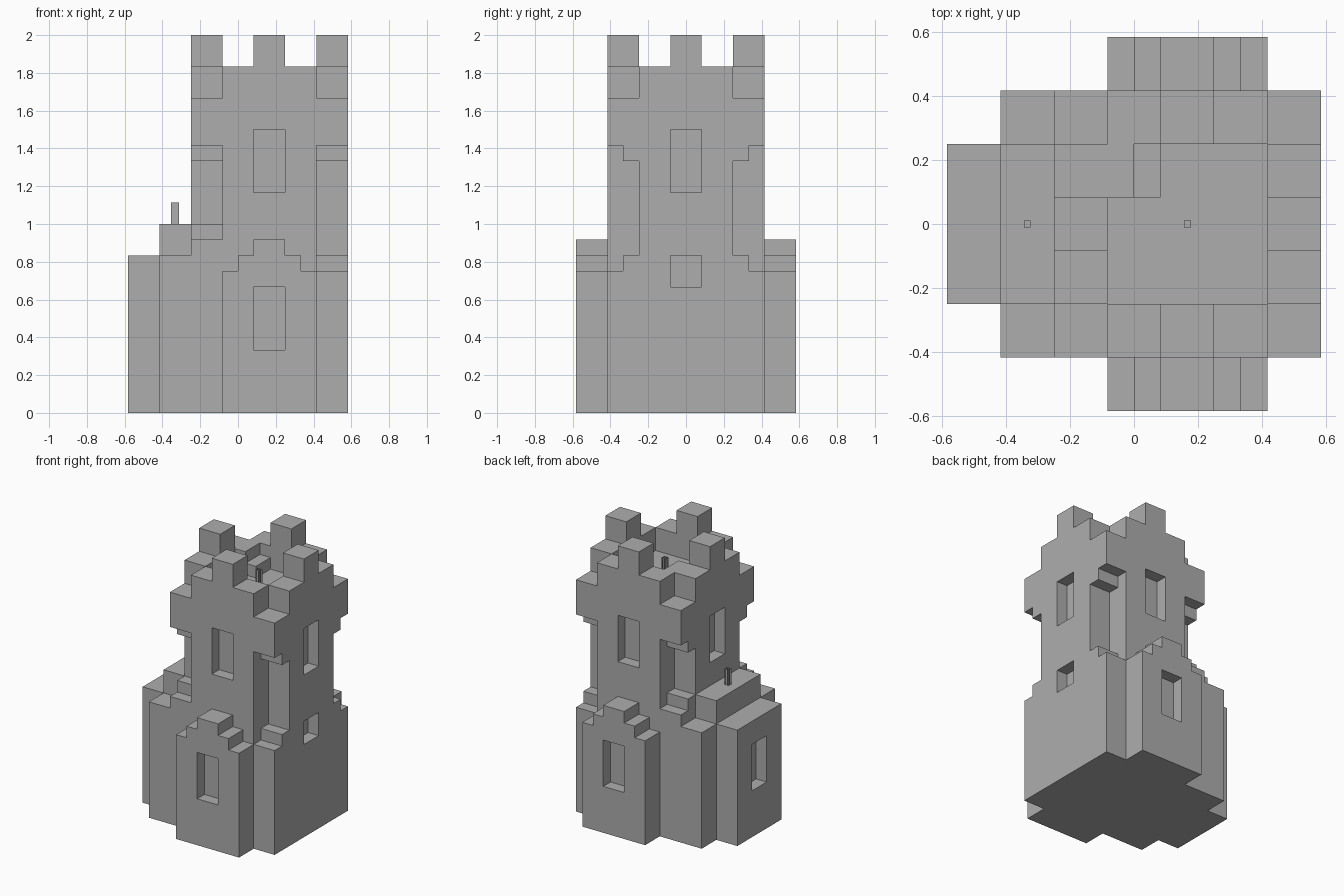
import bpy
import bmesh
from mathutils import Vector

U = 1 / 12  # one building step

cube = bpy.data.objects.get("Cube")
if cube:
    bpy.data.objects.remove(cube, do_unlink=True)

stone = bpy.data.materials.new("grey_stone")
stone.use_nodes = True
stone.diffuse_color = (0.42, 0.42, 0.42, 1)
bsdf = stone.node_tree.nodes["Principled BSDF"]
bsdf.inputs["Base Color"].default_value = stone.diffuse_color
bsdf.inputs["Roughness"].default_value = 0.9


def prism(bm, outline, axis, lo, hi):
    """Extrude a vertical outline along x or y."""
    def point(h, d, z):
        return Vector((d, h, z) if axis == "x" else (h, d, z)) * U
    face = bm.faces.new([bm.verts.new(point(h, lo, z)) for h, z in outline])
    top = bmesh.ops.extrude_face_region(bm, geom=[face])["geom"]
    bmesh.ops.translate(bm, vec=point(0, hi - lo, 0),
                        verts=[g for g in top if isinstance(g, bmesh.types.BMVert)])


def box(bm, x, y, z):
    prism(bm, [(x[0], z[0]), (x[1], z[0]), (x[1], z[1]), (x[0], z[1])], "y", *y)


def stepped(half, centre):
    """Symmetric outline from its right half."""
    return ([(centre + h, z) for h, z in half]
            + [(centre - h, z) for h, z in reversed(half)])


def finish(name, bm, closed=True):
    if closed:
        bmesh.ops.recalc_face_normals(bm, faces=bm.faces[:])
    mesh = bpy.data.meshes.new(name)
    bm.to_mesh(mesh)
    bm.free()
    mesh.materials.append(stone)
    obj = bpy.data.objects.new(name, mesh)
    bpy.context.collection.objects.link(obj)
    return obj


def carve(obj, cutter_bm):
    """Subtract the cutter shapes and keep only the result."""
    cutter = finish("cutter", cutter_bm)
    cutter.hide_render = True
    mod = obj.modifiers.new("carve", "BOOLEAN")
    mod.operation = "DIFFERENCE"
    mod.solver = "EXACT"
    mod.object = cutter
    bpy.context.view_layer.update()
    graph = bpy.context.evaluated_depsgraph_get()
    result = bpy.data.meshes.new_from_object(obj.evaluated_get(graph))
    obj.modifiers.clear()
    obj.data = result
    bpy.data.objects.remove(cutter, do_unlink=True)


# Tower with notched corners and window niches
bm = bmesh.new()
box(bm, (-3, 7), (-5, 5), (0, 20))
tower = finish("tower", bm)

cut = bmesh.new()
for lo, hi, base in ((5, 8, 9), (-4, -1, 11)):
    for s in (-1, 1):
        notch = [(6, base), (4, base), (4, base + 1), (3, base + 1),
                 (3, 16), (4, 16), (4, 17), (6, 17)]
        prism(cut, [(s * h, z) for h, z in notch], "x", lo, hi)
for y in ((-6, -4), (4, 6)):
    box(cut, (1, 3), y, (14, 18))
for x in ((-4, -2), (6, 8)):
    box(cut, x, (-1, 1), (14, 18))
box(cut, (6, 8), (-1, 1), (8, 10))
carve(tower, cut)

# Stepped gable bays at front and back
gable = stepped([(3, 0), (3, 9), (2, 9), (2, 10), (1, 10), (1, 11)], 2)
for name, s in (("front_bay", -1), ("back_bay", 1)):
    bm = bmesh.new()
    prism(bm, gable, "y", 5 * s, 7 * s)
    bay = finish(name, bm)
    cut = bmesh.new()
    box(cut, (1, 3), (6 * s, 8 * s), (4, 8))
    carve(bay, cut)

# Side annex: raised middle against the tower, lower outer bay
bm = bmesh.new()
prism(bm, stepped([(5, 0), (5, 10), (3, 10), (3, 12)], 0), "x", -5, -3)
finish("annex_roof_block", bm)

bm = bmesh.new()
box(bm, (-7, -5), (-3, 3), (0, 10))
annex = finish("annex_bay", bm)
cut = bmesh.new()
box(cut, (-8, -6), (-1, 1), (4, 8))
carve(annex, cut)

# Parapet walls, each with one central merlon
wall = [(3, 20), (3, 22), (1, 22), (1, 24)]
for name, axis, centre, lo, hi in (
        ("front_parapet", "y", 2, -5, -3), ("back_parapet", "y", 2, 3, 5),
        ("right_parapet", "x", 0, -3, -1), ("left_parapet", "x", 0, 5, 7)):
    bm = bmesh.new()
    prism(bm, stepped(wall, centre), axis, lo, hi)
    finish(name, bm)

# Steps from the roof up to the wall walk
bm = bmesh.new()
prism(bm, [(-1, 20), (1, 20), (1, 21), (0, 21), (0, 22), (-1, 22)], "y", 1, 3)
finish("roof_steps", bm)


# Torches made of crossed thin sheets with a small cap
def torch(name, x, z):
    bm = bmesh.new()
    r, w, cap, top = 0.125, 0.25, 1.25, 1.375

    def sheet(points):
        bm.faces.new([bm.verts.new(Vector((x + a, b, z + c)) * U)
                      for a, b, c in points])

    for s in (-r, r):
        sheet([(s, -w, 0), (s, w, 0), (s, w, top), (s, -w, top)])
        sheet([(-w, s, 0), (w, s, 0), (w, s, top), (-w, s, top)])
    sheet([(-r, -r, cap), (r, -r, cap), (r, r, cap), (-r, r, cap)])
    finish(name, bm, closed=False)


torch("roof_torch", 2, 20)
torch("annex_torch", -4, 12)
